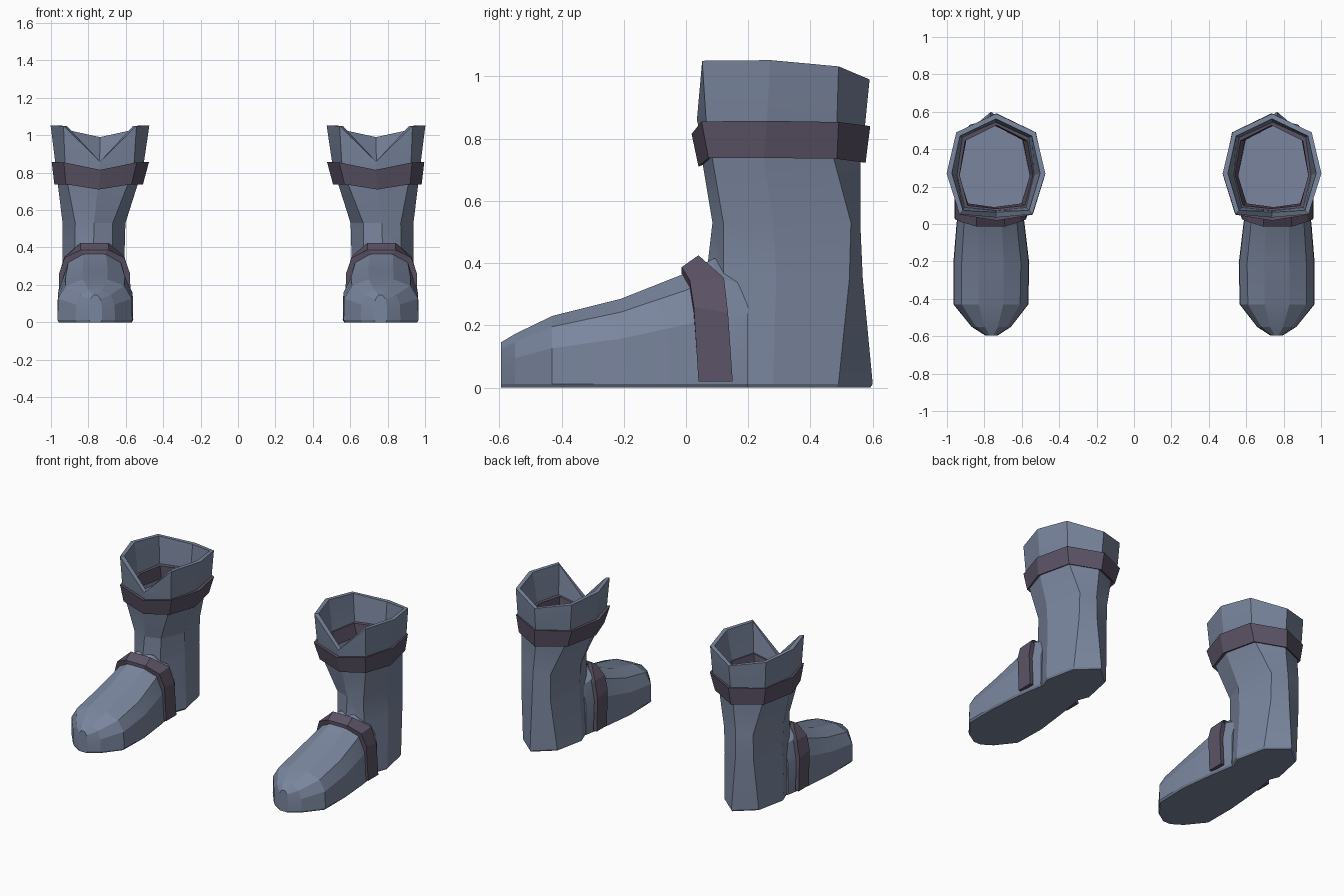
import bpy, bmesh, math

if "Cube" in bpy.data.objects:
    bpy.data.objects.remove(bpy.data.objects["Cube"])


def material(name, rgb):
    m = bpy.data.materials.new(name)
    m.diffuse_color = (*rgb, 1)
    m.use_nodes = True
    m.node_tree.nodes["Principled BSDF"].inputs["Base Color"].default_value = m.diffuse_color
    return m


BLUE = material("slate_blue_leather", (0.195, 0.238, 0.342))
PLUM = material("plum_strap", (0.107, 0.087, 0.133))


def loft(name, rings, mat, closed=False):
    """Skin a list of equal-length point loops; cap the ends or join them."""
    bm = bmesh.new()
    loops = [[bm.verts.new(p) for p in r] for r in rings]
    pairs = list(zip(loops, loops[1:]))
    if closed:
        pairs.append((loops[-1], loops[0]))
    else:
        bm.faces.new(loops[0])
        bm.faces.new(loops[-1])
    n = len(loops[0])
    for a, b in pairs:
        for i in range(n):
            j = (i + 1) % n
            bm.faces.new((a[i], a[j], b[j], b[i]))
    bmesh.ops.recalc_face_normals(bm, faces=bm.faces)
    me = bpy.data.meshes.new(name)
    bm.to_mesh(me)
    bm.free()
    me.materials.append(mat)
    ob = bpy.data.objects.new(name, me)
    bpy.context.collection.objects.link(ob)
    return ob


def octagon(cx, w, y, z):
    """w: half widths (front corner, side, back corner); y, z: front to back."""
    half = [(w[i], y[i + 1], z[i + 1]) for i in range(3)]
    return ([(cx, y[0], z[0])] + [(cx + a, b, c) for a, b, c in half]
            + [(cx, y[4], z[4])] + [(cx - a, b, c) for a, b, c in reversed(half)])


def shrink(ring, t, dz=0.0):
    """Pull a loop inwards by roughly t."""
    cx = sum(p[0] for p in ring) / 8
    cy = sum(p[1] for p in ring) / 8
    out = []
    for x, y, z in ring:
        d = math.hypot(x - cx, y - cy)
        k = (d - t) / d
        out.append((cx + (x - cx) * k, cy + (y - cy) * k, z + dz))
    return out


def finish(ob, modifiers=()):
    """Mirror to the second boot, apply everything and keep hard edges."""
    ob.modifiers.new("pair", 'MIRROR').use_mirror_merge = False
    bpy.ops.object.select_all(action='DESELECT')
    ob.select_set(True)
    bpy.context.view_layer.objects.active = ob
    for m in list(ob.modifiers):
        bpy.ops.object.modifier_apply(modifier=m.name)
    bpy.ops.object.shade_smooth_by_angle(angle=math.radians(16))


# Shaft: octagonal loops from heel to flared collar, then down inside
heel = octagon(0.765, (0.12, 0.175, 0.13), (0.10, 0.14, 0.28, 0.49, 0.60), [0.012] * 5)
collar_low = octagon(0.74, (0.185, 0.237, 0.20), (0.04, 0.065, 0.26, 0.485, 0.575),
                     (0.84, 0.855, 0.855, 0.855, 0.84))
collar_top = octagon(0.738, (0.195, 0.264, 0.212), (0.035, 0.052, 0.27, 0.49, 0.59),
                     (0.86, 1.05, 1.052, 1.032, 0.99))
cuff = octagon(0.75, (0.16, 0.213, 0.165), (0.055, 0.085, 0.25, 0.475, 0.56),
               (0.71, 0.735, 0.735, 0.735, 0.725))
shaft = [
    shrink(heel, 0.008, -0.012),
    heel,
    octagon(0.772, (0.10, 0.165, 0.11), (0.07, 0.12, 0.29, 0.525, 0.568), (0.40, 0.38, 0.36, 0.35, 0.35)),
    octagon(0.77, (0.10, 0.168, 0.11), (0.085, 0.12, 0.28, 0.53, 0.56), [0.53] * 5),
    cuff, collar_low, collar_top,
    shrink(collar_top, 0.028),
    shrink(collar_low, 0.03),
    shrink(cuff, 0.02, -0.01),
]
boot = loft("boot_leather", shaft, BLUE)

# Foot: arched cross-sections (y, centre x, half width, height) from toe to ankle
foot_rings = []
for y, cx, w, h in ((-0.595, 0.762, 0.035, 0.145), (-0.55, 0.763, 0.105, 0.172),
                    (-0.43, 0.765, 0.20, 0.23), (-0.21, 0.763, 0.203, 0.285),
                    (0.0, 0.767, 0.182, 0.368), (0.09, 0.768, 0.17, 0.415),
                    (0.20, 0.768, 0.15, 0.39)):
    half = [(w - 0.008, 0), (w, 0.012), (0.985 * w, 0.55 * h), (0.78 * w, 0.85 * h), (0.33 * w, h)]
    foot_rings.append([(cx + a, y, b) for a, b in half]
                      + [(cx - a, y, b) for a, b in reversed(half)])
foot = loft("foot_helper", foot_rings, BLUE)
foot.hide_render = True
union = boot.modifiers.new("join_foot", 'BOOLEAN')
union.operation = 'UNION'
union.solver = 'EXACT'
union.object = foot
finish(boot)
bpy.data.objects.remove(foot)

# Cuff band: angled octagonal hoop, also visible inside the collar
band_low = octagon(0.745, (0.175, 0.237, 0.185), (0.04, 0.072, 0.25, 0.485, 0.577),
                   (0.71, 0.738, 0.738, 0.735, 0.722))
band_top = octagon(0.736, (0.195, 0.26, 0.212), (0.018, 0.05, 0.26, 0.49, 0.592),
                   (0.815, 0.855, 0.857, 0.853, 0.84))
finish(loft("cuff_band", [band_low, band_top, shrink(band_top, 0.064, -0.01),
                          shrink(band_low, 0.05, 0.02)], PLUM, closed=True))

# Ankle strap: folded strip over the instep (half width, front y z, back y z)
half = ((0.194, 0.04, 0.02, 0.15, 0.02), (0.190, 0.025, 0.26, 0.135, 0.24),
        (0.160, 0.012, 0.345, 0.122, 0.352), (0.075, -0.014, 0.387, 0.04, 0.425))
arch = [(1, *p) for p in half] + [(-1, *p) for p in reversed(half)]
strap_rings = []
for s, w, y0, z0, y1, z1 in arch:
    x, xi = 0.767 + s * w, 0.767 + s * (w - 0.025)
    d = 0.0 if z0 < 0.1 else 0.022
    strap_rings.append([(x, y0, z0), (x, y1, z1), (xi, y1, z1 - d), (xi, y0, z0 - d)])
finish(loft("ankle_strap", strap_rings, PLUM))
